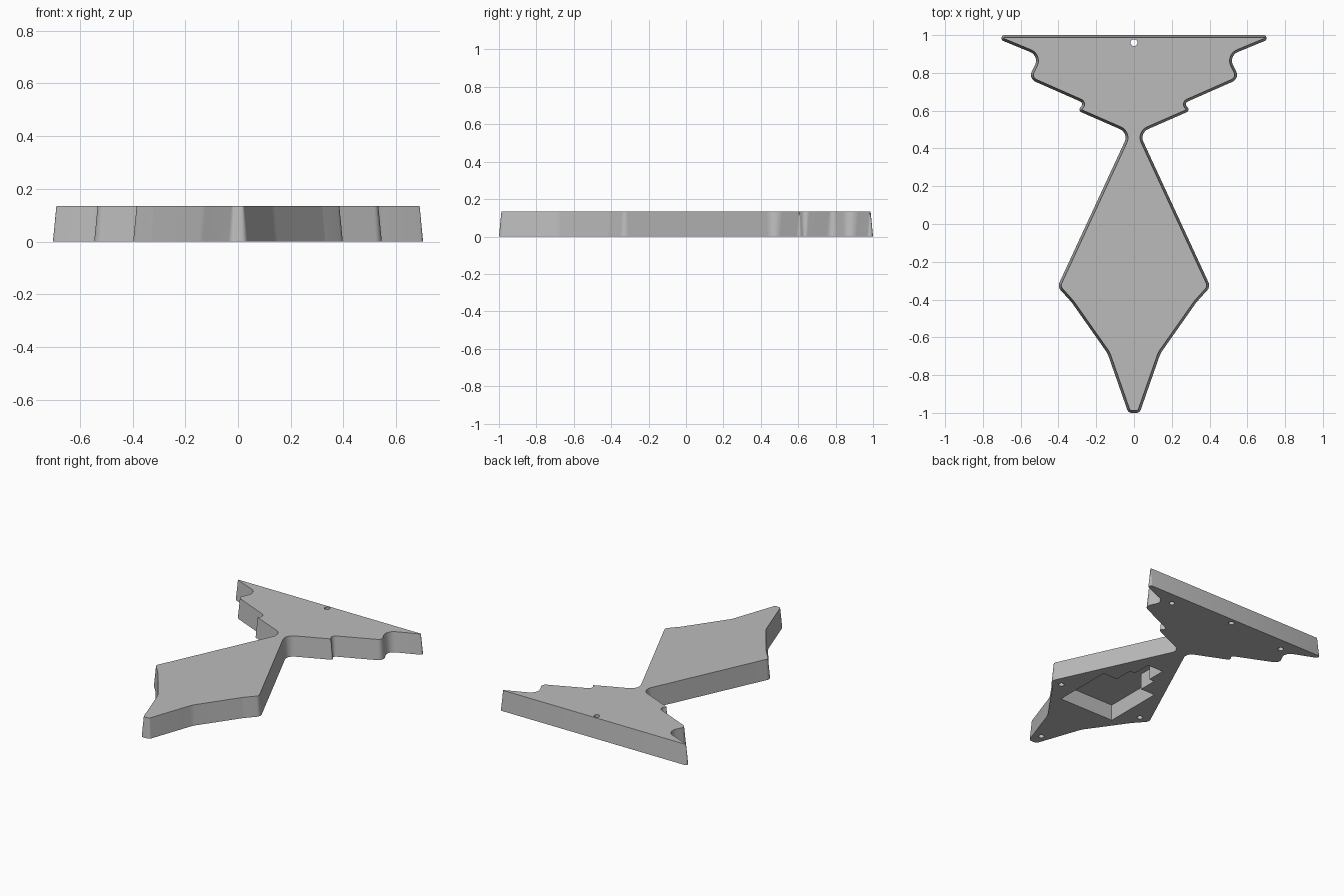
import bpy, bmesh, math
from mathutils import Vector

cube = bpy.data.objects.get("Cube")
if cube:
    bpy.data.objects.remove(cube, do_unlink=True)

HEIGHT = 0.135
DRAFT = 0.013

grey = bpy.data.materials.new("plain grey")
grey.use_nodes = True
grey.diffuse_color = (0.5, 0.5, 0.5, 1)
grey.node_tree.nodes["Principled BSDF"].inputs["Base Color"].default_value = (0.5, 0.5, 0.5, 1)


def fillet(before, corner, after, radius, steps=7):
    """Points of a round arc replacing a corner."""
    a, b = (before - corner).normalized(), (after - corner).normalized()
    half = a.angle(b) / 2
    centre = corner + (a + b).normalized() * (radius / math.sin(half))
    start = corner + a * (radius / math.tan(half)) - centre
    end = corner + b * (radius / math.tan(half)) - centre
    turn = math.pi - 2 * half
    return [centre + (start * math.sin((1 - i / steps) * turn)
                      + end * math.sin(i / steps * turn)) / math.sin(turn)
            for i in range(steps + 1)]


def inset(points, distance):
    """Shift a clockwise loop inwards with mitred corners."""
    result = []
    for i, p in enumerate(points):
        d1 = (p - points[i - 1]).normalized()
        d2 = (points[(i + 1) % len(points)] - p).normalized()
        n1, n2 = Vector((d1.y, -d1.x)), Vector((d2.y, -d2.x))
        result.append(p + (n1 + n2) * (distance / (1 + n1.dot(n2))))
    return result


def loft(bm, lower, upper, z0, z1):
    """Closed solid between two matching loops."""
    low = [bm.verts.new((p.x, p.y, z0)) for p in lower]
    high = [bm.verts.new((p.x, p.y, z1)) for p in upper]
    bm.faces.new(low)
    bm.faces.new(high)
    for i in range(len(low)):
        j = (i + 1) % len(low)
        bm.faces.new((low[i], low[j], high[j], high[i]))


def mirrored(half):
    return half + [Vector((-p.x, p.y)) for p in reversed(half)]


def finish(bm, name):
    bmesh.ops.recalc_face_normals(bm, faces=bm.faces)
    mesh = bpy.data.meshes.new(name)
    bm.to_mesh(mesh)
    bm.free()
    mesh.materials.append(grey)
    obj = bpy.data.objects.new(name, mesh)
    bpy.context.collection.objects.link(obj)
    return obj


# Half outline: corner x, y and rounding radius
corners = [
    (0.767, 1.0, 0.016), (0.50, 0.89, 0.05), (0.56, 0.77, 0.04),
    (0.265, 0.64, 0.016), (0.298, 0.60, 0.016), (0.028, 0.482, 0.05),
    (0.405, -0.332, 0.04), (0.33, -0.415, 0.06), (0.14, -0.685, 0.12),
    (0.03, -1.0, 0.025),
]
path = [Vector((0, 1))] + [Vector(c[:2]) for c in corners] + [Vector((0, -1))]
half = []
for i, c in enumerate(corners):
    half += fillet(path[i], path[i + 1], path[i + 2], c[2])
outline = mirrored(half)

# Plate with drafted walls
bm = bmesh.new()
loft(bm, outline, inset(outline, DRAFT), 0, HEIGHT)
plate = finish(bm, "tapered_plate")

# Underside pocket with a stepped channel, plus round holes
bm = bmesh.new()
pocket = mirrored([Vector(p) for p in (
    (0.06, 0.21), (0.06, 0.08), (0.10, 0.08), (0.10, -0.05),
    (0.21, -0.05), (0.21, -0.47))])
loft(bm, pocket, pocket, -0.05, 0.11)

holes = [(0.45, 0.91, 0.06), (-0.45, 0.91, 0.06), (0.325, -0.33, 0.06),
         (-0.325, -0.33, 0.06), (0, -0.915, 0.06), (0, 0.96, HEIGHT + 0.05)]
for x, y, depth in holes:
    ring = [Vector((x + 0.018 * math.cos(k * math.tau / 20),
                    y + 0.018 * math.sin(k * math.tau / 20))) for k in range(20)]
    loft(bm, ring, ring, -0.05, depth)
cutter = finish(bm, "pocket_and_hole_cutter")
cutter.hide_render = True

cut = plate.modifiers.new("underside cuts", "BOOLEAN")
cut.operation = "DIFFERENCE"
cut.solver = "EXACT"
cut.object = cutter
bpy.ops.object.select_all(action="DESELECT")
plate.select_set(True)
bpy.context.view_layer.objects.active = plate
bpy.ops.object.modifier_apply(modifier=cut.name)
bpy.data.objects.remove(cutter, do_unlink=True)

# Smooth rounded walls, crisp rims
bpy.ops.object.shade_smooth_by_angle(angle=math.radians(25))
